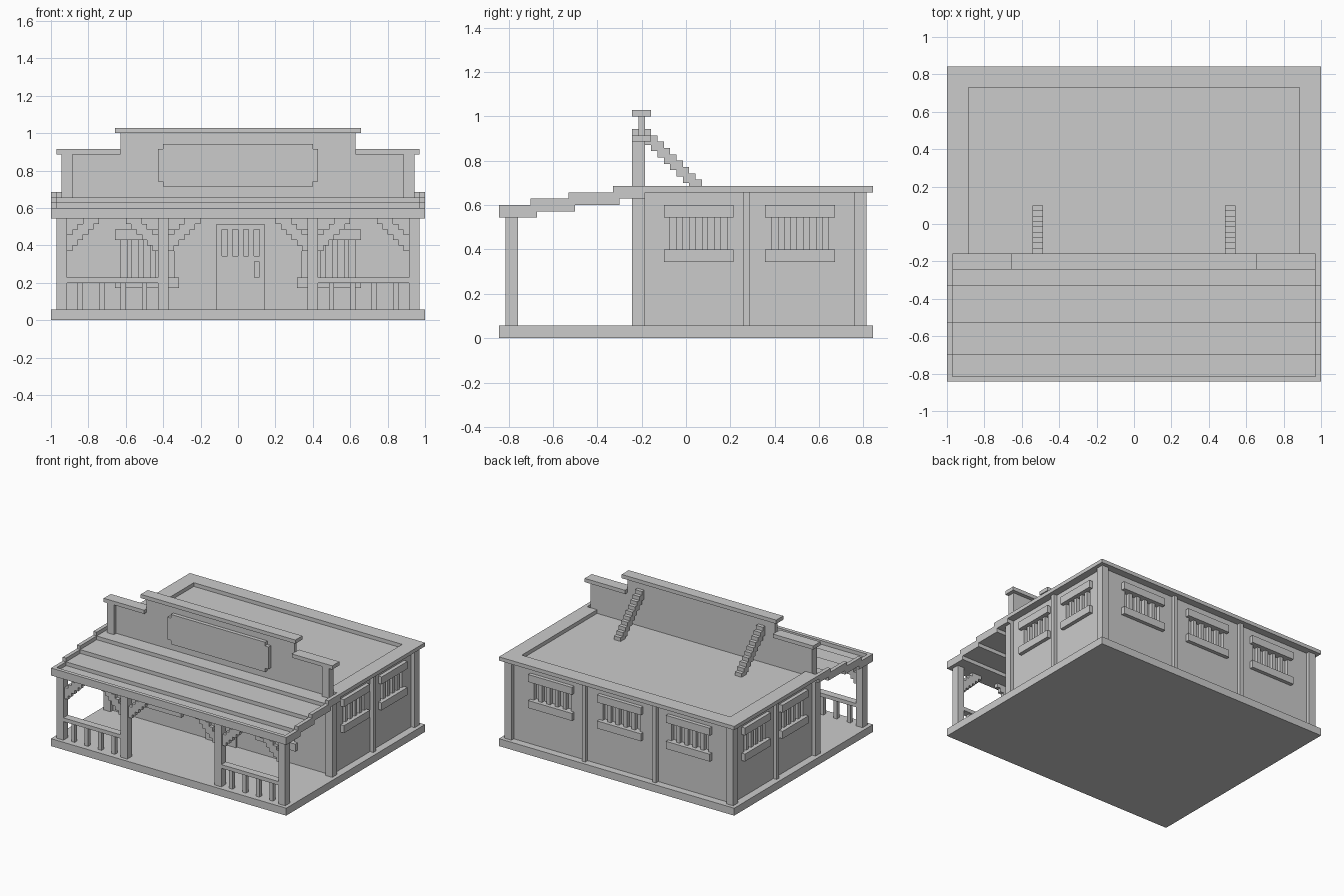
import bpy, bmesh

if "Cube" in bpy.data.objects:
    bpy.data.objects.remove(bpy.data.objects["Cube"])

V = 2 / 70          # one block unit: the building is 70 wide, 59 deep, 36 high
J0 = 29.5           # y is counted in blocks from the front edge


def part(name, boxes):
    """One object from boxes given as (x0, x1, y0, y1, z0, z1) in blocks."""
    bm = bmesh.new()
    for x0, x1, y0, y1, z0, z1 in boxes:
        vs = bmesh.ops.create_cube(bm, size=1)["verts"]
        for v in vs:
            v.co.x = (x1 if v.co.x > 0 else x0) * V
            v.co.y = ((y1 if v.co.y > 0 else y0) - J0) * V
            v.co.z = (z1 if v.co.z > 0 else z0) * V
    me = bpy.data.meshes.new(name)
    bm.to_mesh(me)
    bm.free()
    ob = bpy.data.objects.new(name, me)
    bpy.context.collection.objects.link(ob)
    return ob


def both(boxes):
    """Boxes plus their copies mirrored in x."""
    return boxes + [(-b[1], -b[0]) + tuple(b[2:]) for b in boxes]


# Floor and main body (its top is the recessed roof deck)
part("floor", [(-35, 35, 0, 59, 0, 2)])
body = part("building_body", [(-33, 33, 22, 57, 2, 23)])

# Wall columns
part("wall_columns", both([
    (32, 34, 21, 23, 2, 23), (32, 34, 56, 58, 2, 23),
    (33, 34, 38.5, 39.5, 2, 23), (10, 11, 57, 58, 2, 23)]))

# Raised roof rim
part("roof_rim", both([(31, 35, 23, 59, 23, 24)]) + [(-31, 31, 55, 59, 23, 24)])

# Windows: lintel, sill, bars and a recess on each wall
cuts, trims, bars = [], [], []


def window(place, a, b, sill, head):
    trims.extend([place(a, b, 0, 1, sill - 2, sill),
                  place(a, b, 0, 1, head, head + 2)])
    cuts.append(place(a + 1, b - 1, -1, 0.5, sill, head))
    gap = (b - a - 2 - 4) / 5
    for i in range(4):
        p = a + 1 + gap + i * (gap + 1)
        bars.append(place(p, p + 1, -1, 0, sill, head))


def right(a, b, d0, d1, z0, z1): return (33 + d0, 33 + d1, a, b, z0, z1)
def left(a, b, d0, d1, z0, z1): return (-33 - d1, -33 - d0, a, b, z0, z1)
def back(a, b, d0, d1, z0, z1): return (a, b, 57 + d0, 57 + d1, z0, z1)
def front(a, b, d0, d1, z0, z1): return (a, b, 22 - d1, 22 - d0, z0, z1)


for side in (right, left):
    for a in (26, 42):
        window(side, a, a + 11, 14, 19)
for a in (-27, -6.5, 14):
    window(back, a, a + 13, 14, 19)
for a in (-23, 11):
    window(front, a, a + 12, 8, 15)
cutter = part("window_cutter", cuts)
cutter.hide_render = True
cutter.hide_set(True)
mod = body.modifiers.new("window_recesses", "BOOLEAN")
mod.operation = "DIFFERENCE"
mod.solver = "EXACT"
mod.object = cutter
part("window_trim", trims)
part("window_bars", bars)

# Door with four upright slots and a handle
part("door", [(-4, 5, 21.5, 22, 2, 12), (-4, 5, 21.5, 22, 17, 18)]
     + [(x, x + 1, 21.5, 22, 12, 17) for x in range(-4, 5, 2)])
part("door_handle", [(3, 4, 21, 21.5, 8, 11)])

# Stepped porch roof with a raised rim on the front and sides
steps = [(0, 6), (5, 12), (11, 19), (18, 23)]
part("porch_roof", [(-34, 34, y0, min(y1, 22), 19 + i, 20 + i)
                    for i, (y0, y1) in enumerate(steps)])
part("porch_roof_rim", both([(34, 35, y0, y1, 19 + i, 21 + i)
                             for i, (y0, y1) in enumerate(steps)])
     + [(-34, 34, 0, 1, 20, 21)])

# Porch posts and stepped corner brackets
part("porch_posts", both([(32, 34, 1, 3, 2, 19), (13, 15, 1, 3, 2, 19)]))
brackets = []
for edge, d in ((32, -1), (15, 1), (13, -1)):
    for i in range(6):
        x = edge + d * i
        brackets.append((min(x, x + d), max(x, x + d), 1.5, 2.5,
                         13 + i, min(16 + i, 19)))
part("porch_brackets", both(brackets))

# Porch railings
part("porch_rails", both([(15, 32, 1, 3, 7, 8)]))
part("porch_balusters", both([(x, x + 1, 1.5, 2.5, 2, 7)
                              for x in (17, 21, 25, 29)]))

# False front with end columns and caps
part("false_front", [(-22, 22, 22, 23, 23, 35)]
     + both([(22, 33, 22, 23, 23, 31)]))
part("false_front_columns", both([(31, 33, 21, 23, 23, 31)]))
part("false_front_caps", both([(22, 34, 21, 24, 31, 32)])
     + [(-23, 23, 21, 24, 35, 36)])

# Blank sign board with notched corners
part("sign_board", [(-14, 14, 21, 22, 25, 33)]
     + both([(14, 15, 21, 22, 26, 32)]))

# Stepped braces behind the false front
part("false_front_braces", both([(17, 19, 23 + i, 24 + i,
                                  max(30.5 - i, 23), 33 - i)
                                 for i in range(10)]))
